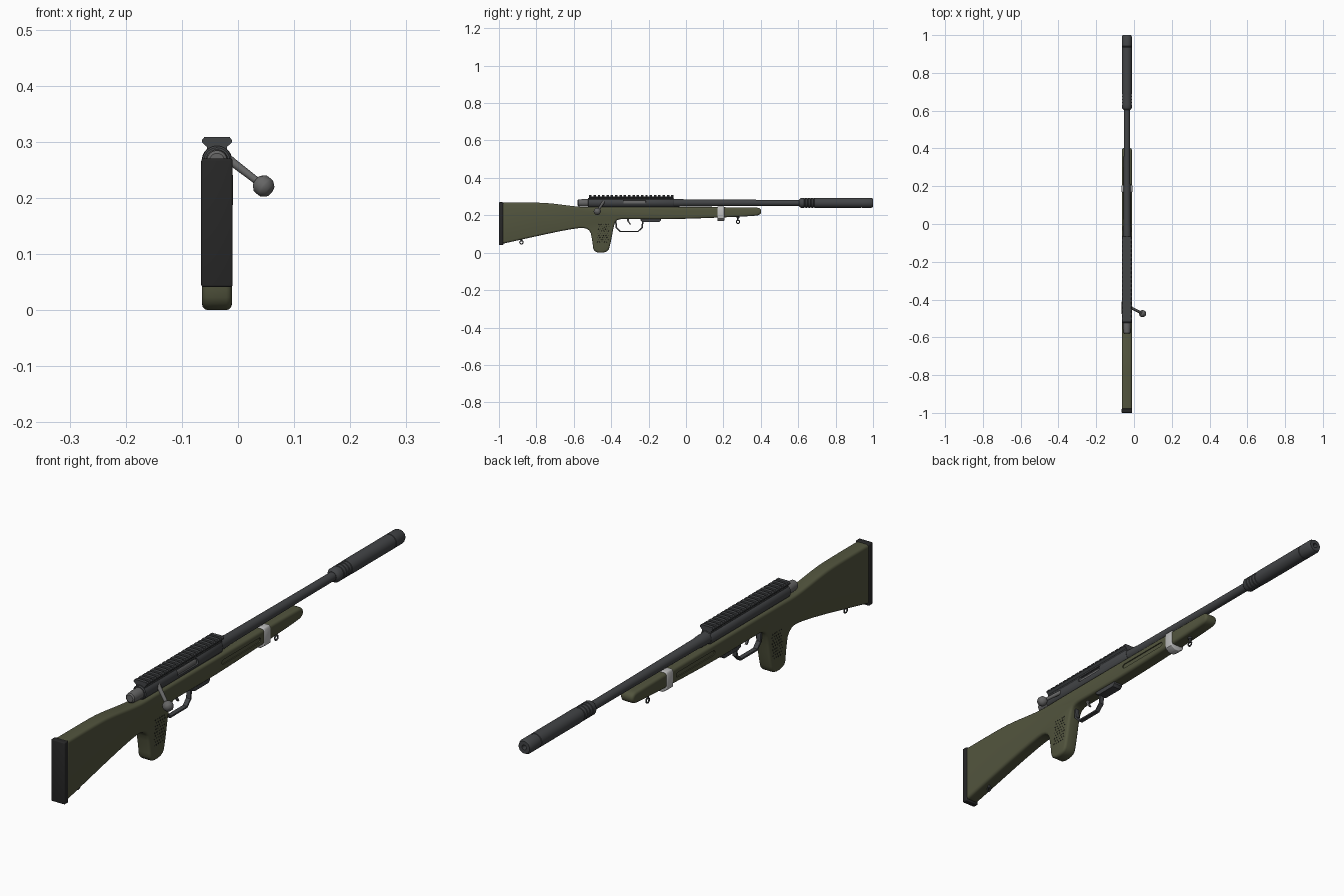
import bpy, bmesh, math
from mathutils import Vector, Matrix

if "Cube" in bpy.data.objects:
    bpy.data.objects.remove(bpy.data.objects["Cube"])

CX, AZ = -0.0375, 0.2665      # body centre plane, bore height


def material(name, r, g, b):
    m = bpy.data.materials.new(name)
    m.diffuse_color = (r, g, b, 1)
    m.use_nodes = True
    m.node_tree.nodes["Principled BSDF"].inputs["Base Color"].default_value = m.diffuse_color
    return m


OLIVE = material("olive", 0.085, 0.09, 0.048)
METAL = material("dark_metal", 0.055, 0.058, 0.062)
BLACK = material("black_rubber", 0.02, 0.02, 0.02)
STEEL = material("steel", 0.13, 0.13, 0.13)
LIGHT = material("light_band", 0.5, 0.5, 0.5)


def finish(name, bm, mat, bevel=0, cutters=(), seg=3):
    bmesh.ops.remove_doubles(bm, verts=bm.verts, dist=1e-6)
    bmesh.ops.recalc_face_normals(bm, faces=bm.faces)
    me = bpy.data.meshes.new(name)
    bm.to_mesh(me)
    bm.free()
    ob = bpy.data.objects.new(name, me)
    bpy.context.collection.objects.link(ob)
    if mat:
        me.materials.append(mat)
    bpy.ops.object.select_all(action='DESELECT')
    ob.select_set(True)
    bpy.context.view_layer.objects.active = ob
    if bevel:
        b = ob.modifiers.new("bevel", 'BEVEL')
        b.width, b.segments, b.use_clamp_overlap = bevel, seg, False
        b.limit_method, b.angle_limit = 'ANGLE', math.radians(50)
        bpy.ops.object.modifier_apply(modifier=b.name)
    for c in cutters:
        m = ob.modifiers.new("cut", 'BOOLEAN')
        m.operation, m.object, m.solver = 'DIFFERENCE', c, 'EXACT'
        bpy.ops.object.modifier_apply(modifier=m.name)
        bpy.data.objects.remove(c)
    bpy.ops.object.shade_smooth_by_angle(angle=math.radians(35))
    return ob


def add_prism(bm, pts, a, b, axis='x'):
    place = (lambda p, t: (t, p[0], p[1])) if axis == 'x' else (lambda p, t: (p[0], t, p[1]))
    lo = [bm.verts.new(place(p, a)) for p in pts]
    hi = [bm.verts.new(place(p, b)) for p in pts]
    bm.faces.new(lo)
    bm.faces.new(hi[::-1])
    for i in range(len(pts)):
        j = (i + 1) % len(pts)
        bm.faces.new((lo[i], lo[j], hi[j], hi[i]))


def prism(name, pts, a, b, mat=None, axis='x', **kw):
    bm = bmesh.new()
    add_prism(bm, pts, a, b, axis)
    return finish(name, bm, mat, **kw)


def lathe(name, pts, mat, origin=(CX, 0, AZ), axis=(0, 1, 0), n=32):
    bm = bmesh.new()
    rot = Vector((0, 0, 1)).rotation_difference(Vector(axis))
    rings = []
    for t, r in pts:
        rings.append([bm.verts.new(Vector(origin) + rot @ Vector(
            (r * math.cos(k * math.tau / n), r * math.sin(k * math.tau / n), t))) for k in range(n)])
    for p, q in zip(rings, rings[1:]):
        for k in range(n):
            j = (k + 1) % n
            bm.faces.new((p[k], p[j], q[j], q[k]))
    bm.faces.new(rings[0])
    bm.faces.new(rings[-1])
    return finish(name, bm, mat)


def soften(pts, rounds=2):
    # corner cutting on an open line, ends kept
    for _ in range(rounds):
        out = [pts[0]]
        for (a, b), (c, d) in zip(pts, pts[1:]):
            out += [(a * .75 + c * .25, b * .75 + d * .25), (a * .25 + c * .75, b * .25 + d * .75)]
        pts = out + [pts[-1]]
    return pts


def rect(a0, a1, b0, b1):
    return [(a0, b0), (a1, b0), (a1, b1), (a0, b1)]


# Stock with grip and fore-end side slots
outline = soften([(-0.985, 0.268), (-0.79, 0.268), (-0.72, 0.264), (-0.59, 0.247), (-0.53, 0.243),
                  (-0.45, 0.245), (0.36, 0.243), (0.402, 0.238), (0.402, 0.204), (0.36, 0.195),
                  (-0.08, 0.178), (-0.30, 0.18), (-0.368, 0.18), (-0.385, 0.15), (-0.403, 0.05),
                  (-0.418, 0.0), (-0.494, 0.0), (-0.500, 0.06), (-0.515, 0.132), (-0.60, 0.132),
                  (-0.985, 0.047)])
slots = []
for s in (-1, 1):
    r, cap = 0.0085, []
    for k in range(18):
        a = math.pi * (k if k < 9 else k - 1) / 8 - math.pi / 2
        if k >= 9:
            a = math.pi / 2 + math.pi * (k - 9) / 8
        cap.append(((0.14 if k < 9 else -0.07) + r * math.cos(a), 0.214 + r * math.sin(a)))
    slots.append(prism("slot_cutter", cap, CX + s * 0.0225, CX + s * 0.04))
prism("stock", outline, CX - 0.0265, CX + 0.0265, OLIVE, bevel=0.010, cutters=slots)

# Butt pad
prism("butt_pad", rect(-1.0, -0.977, 0.041, 0.27), CX - 0.028, CX + 0.028, BLACK, bevel=0.004)

# Grip texture dots on both sides
bm = bmesh.new()
for s in (-1, 1):
    for row in range(9):
        for col in range(5):
            y = -0.474 + col * 0.0125 + row * 0.001 + (row % 2) * 0.005
            bmesh.ops.create_cone(bm, cap_ends=True, segments=8, radius1=0.003, radius2=0.002, depth=0.0016,
                                  matrix=Matrix.Translation((CX + s * 0.0266, y, 0.058 + row * 0.0115))
                                  @ Matrix.Rotation(s * math.pi / 2, 4, 'Y'))
finish("grip_dots", bm, BLACK)

# Receiver with ejection port on the right
port = prism("port_cutter", rect(-0.335, -0.215, 0.262, 0.283), CX + 0.014, CX + 0.05, bevel=0.006)
receiver = lathe("receiver", [(-0.525, 0.023), (-0.522, 0.0262), (-0.07, 0.0262), (-0.064, 0.022)], METAL, n=40)
m = receiver.modifiers.new("cut", 'BOOLEAN')
m.operation, m.object, m.solver = 'DIFFERENCE', port, 'EXACT'
bpy.ops.object.modifier_apply(modifier=m.name)
bpy.data.objects.remove(port)
bpy.ops.object.shade_smooth_by_angle(angle=math.radians(35))

# Bolt, shroud and handle
lathe("bolt_body", [(-0.58, 0.013), (-0.576, 0.018), (-0.55, 0.020), (-0.525, 0.020), (-0.52, 0.0195),
                    (-0.15, 0.0195)], STEEL)
base = Vector((-0.022, -0.44, 0.273))
aim = (Vector((0.047, -0.475, 0.22)) - base).normalized()
lathe("bolt_handle", [(-0.01, 0.009), (0.02, 0.0075), (0.076, 0.0065), (0.077, 0.012), (0.084, 0.018),
                      (0.087, 0.0185), (0.097, 0.0185), (0.100, 0.0175), (0.107, 0.012), (0.109, 0.006)],
      STEEL, base, aim, 20)

# Barrel and muzzle tube
lathe("barrel", [(-0.07, 0.0215), (-0.02, 0.0205), (-0.01, 0.019), (0.40, 0.0165), (0.63, 0.016)], METAL)
prof = [(0.604, 0.017), (0.610, 0.0235), (0.616, 0.0265)]
for k in range(4):
    y = 0.632 + k * 0.016
    prof += [(y, 0.0265), (y + 0.001, 0.0245), (y + 0.005, 0.0245), (y + 0.006, 0.0265)]
prof += [(0.70, 0.0272), (0.935, 0.0272), (0.936, 0.0258), (0.941, 0.0258), (0.942, 0.0272),
         (0.990, 0.0272), (1.0, 0.0225), (1.0, 0.009), (0.96, 0.008)]
lathe("muzzle_tube", prof, METAL)

# Top rail: dovetail base with cross teeth
bm = bmesh.new()
half = [(0.018, 0.282), (0.018, 0.291), (0.0265, 0.299), (0.0265, 0.301)]
add_prism(bm, [(CX + x, z) for x, z in half] + [(CX - x, z) for x, z in half[::-1]], -0.518, -0.066, 'y')
half = [(0.0268, 0.2985), (0.0268, 0.303), (0.0225, 0.3085)]
for k in range(20):
    y = -0.518 + k * 0.0231
    add_prism(bm, [(CX + x, z) for x, z in half] + [(CX - x, z) for x, z in half[::-1]], y, y + 0.013, 'y')
finish("top_rail", bm, METAL)

# Trigger guard, trigger and floor plate
outer = [(-0.380, 0.185), (-0.377, 0.134), (-0.354, 0.110), (-0.255, 0.110), (-0.230, 0.134), (-0.226, 0.185)]
inner = [(-0.372, 0.185), (-0.369, 0.137), (-0.351, 0.117), (-0.258, 0.117), (-0.238, 0.137), (-0.234, 0.185)]
prism("trigger_guard", outer + inner[::-1], CX - 0.009, CX + 0.009, METAL, bevel=0.0015, seg=2)
prism("trigger", [(-0.318, 0.185), (-0.314, 0.168), (-0.300, 0.150), (-0.295, 0.152), (-0.305, 0.170),
                  (-0.304, 0.185)], CX - 0.004, CX + 0.004, STEEL)
prism("floor_plate", [(-0.242, 0.19), (-0.242, 0.170), (-0.225, 0.163), (-0.145, 0.163), (-0.135, 0.172),
                      (-0.135, 0.19)], CX - 0.019, CX + 0.019, METAL, bevel=0.002, seg=2)

# Fore-end band
half = [(0.010, 0.170), (0.0275, 0.182), (0.0285, 0.190), (0.0285, 0.240), (0.024, 0.247)]
prism("fore_end_band", [(CX + x, z) for x, z in half] + [(CX - x, z) for x, z in half[::-1]],
      0.168, 0.205, LIGHT, axis='y', bevel=0.003)

# Sling studs with rings
for tag, y, z in (("front", 0.278, 0.165), ("rear", -0.88, 0.056)):
    lathe(tag + "_sling_stud", [(0.005, 0.004), (0.018, 0.004), (0.020, 0.007), (0.032, 0.007)],
          METAL, (CX, y, z), (0, 0, 1), 16)
    bpy.ops.mesh.primitive_torus_add(major_radius=0.009, minor_radius=0.0028, major_segments=24, minor_segments=10,
                                     location=(CX, y, z), rotation=(0, math.pi / 2, 0))
    ring = bpy.context.object
    ring.name = tag + "_sling_ring"
    ring.data.materials.append(METAL)
    bpy.ops.object.shade_smooth_by_angle(angle=math.radians(60))
